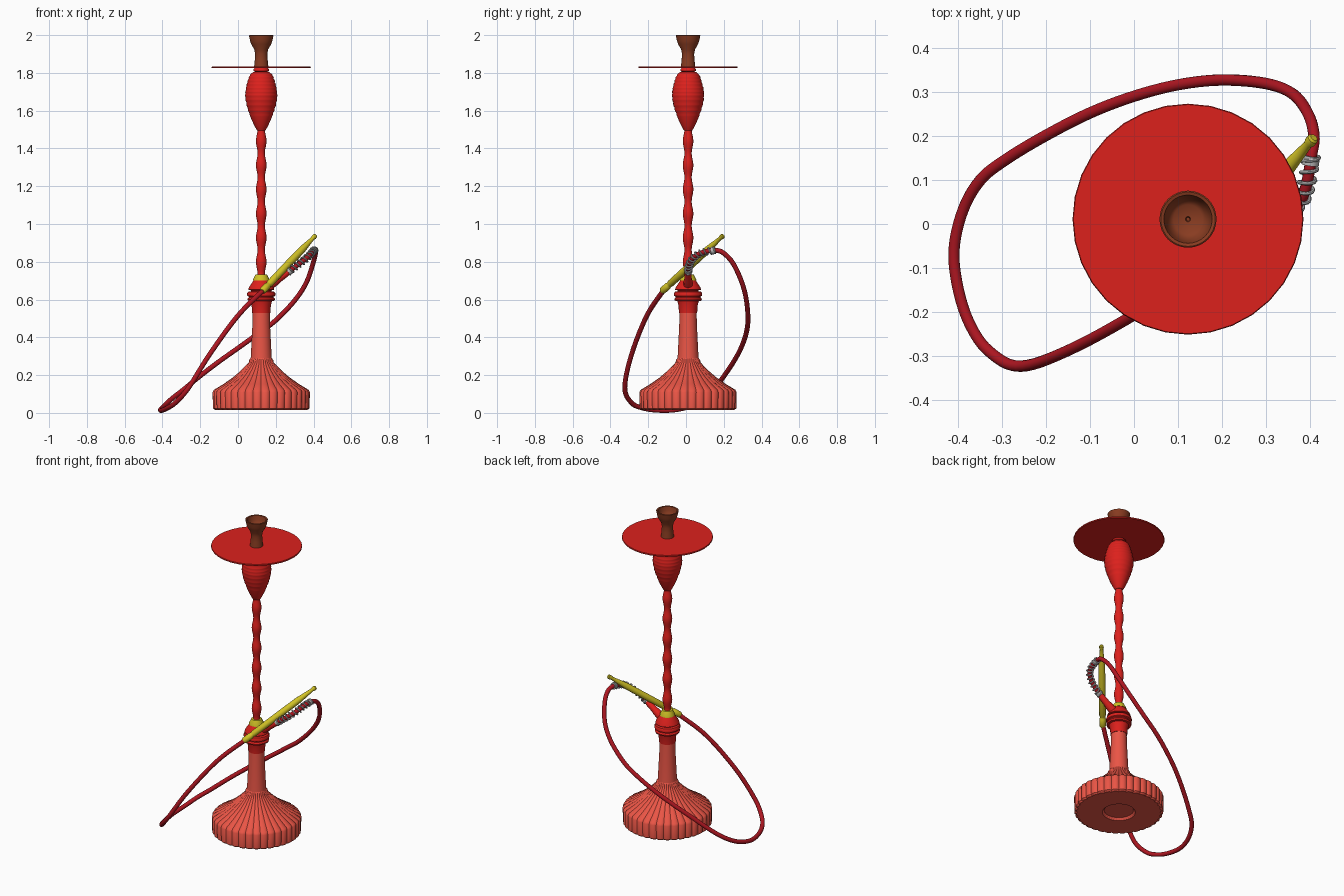
import bpy, bmesh, math
from mathutils import Vector

CX, CY = 0.123, 0.011  # axis of the standing body


def material(name, rgb):
    m = bpy.data.materials.new(name)
    m.diffuse_color = (*rgb, 1)
    return m


RED = material("red", (0.72, 0.015, 0.012))
PALE_RED = material("pale_red", (0.82, 0.09, 0.06))
HOSE_RED = material("dark_red", (0.42, 0.008, 0.015))
YELLOW = material("yellow", (0.65, 0.55, 0.02))
CLAY = material("clay", (0.25, 0.045, 0.015))
STEEL = material("steel", (0.5, 0.5, 0.5))


def finish(ob, mat, angle=35):
    ob.data.materials.append(mat)
    bpy.ops.object.select_all(action='DESELECT')
    ob.select_set(True)
    bpy.context.view_layer.objects.active = ob
    if ob.type == 'CURVE':
        bpy.ops.object.convert(target='MESH')
    bpy.ops.object.shade_smooth_by_angle(angle=math.radians(angle))
    return ob


def lathe(name, profile, mat, sides=32, flute=None, angle=35):
    """Revolve (radius, height) points; flute(i, r, z) gives a groove depth."""
    bm = bmesh.new()
    rings = []
    for r, z in profile:
        if r == 0:
            rings.append([bm.verts.new((0, 0, z))])
            continue
        ring = []
        for i in range(sides):
            a = 2 * math.pi * i / sides
            q = r - (flute(i, r, z) if flute else 0)
            ring.append(bm.verts.new((q * math.cos(a), q * math.sin(a), z)))
        rings.append(ring)
    for lo, hi in zip(rings, rings[1:]):
        for i in range(sides):
            j = (i + 1) % sides
            if len(lo) == 1:
                bm.faces.new((lo[0], hi[j], hi[i]))
            elif len(hi) == 1:
                bm.faces.new((lo[i], lo[j], hi[0]))
            else:
                bm.faces.new((lo[i], lo[j], hi[j], hi[i]))
    bmesh.ops.recalc_face_normals(bm, faces=bm.faces)
    me = bpy.data.meshes.new(name)
    bm.to_mesh(me)
    bm.free()
    ob = bpy.data.objects.new(name, me)
    bpy.context.collection.objects.link(ob)
    ob.location = (CX, CY, 0)
    return finish(ob, mat, angle)


def spline(points, steps):
    """Smooth path through the points."""
    p = [Vector(q) for q in points]
    p = [2 * p[0] - p[1]] + p + [2 * p[-1] - p[-2]]
    out = []
    for a, b, c, d in zip(p, p[1:], p[2:], p[3:]):
        for k in range(steps):
            t = k / steps
            out.append(0.5 * (2 * b + (c - a) * t + (2 * a - 5 * b + 4 * c - d) * t * t
                              + (3 * b - a - 3 * c + d) * t ** 3))
    return out + [p[-2]]


def tube(name, pts, radius, mat, res=4):
    cu = bpy.data.curves.new(name, 'CURVE')
    cu.dimensions = '3D'
    cu.bevel_depth = 1
    cu.bevel_resolution = res
    cu.use_fill_caps = True
    s = cu.splines.new('POLY')
    s.points.add(len(pts) - 1)
    for i, q in enumerate(pts):
        s.points[i].co = (*q, 1)
        s.points[i].radius = radius[i] if isinstance(radius, list) else radius
    ob = bpy.data.objects.new(name, cu)
    bpy.context.collection.objects.link(ob)
    return finish(ob, mat)


# Fluted vase foot and its plain neck
def rib(i, r, z):
    if z < 0.02 and r < 0.2 or r < 0.062:
        return 0
    return (1, 0.35, 0, 0, 0, 0.35)[i % 6] * (0.002 + 0.034 * max(0, r - 0.06))


lathe("vase_foot", [(0, 0.03), (0.085, 0.03), (0.095, 0.016), (0.245, 0.016), (0.256, 0.024),
                    (0.258, 0.11), (0.251, 0.122), (0.2, 0.153), (0.15, 0.188), (0.11, 0.222),
                    (0.08, 0.252), (0.066, 0.268), (0.064, 0.28), (0.053, 0.294), (0, 0.294)],
      PALE_RED, 216, rib)
lathe("vase_neck", [(0, 0.288), (0.056, 0.288), (0.055, 0.3), (0.051, 0.38), (0.047, 0.46),
                    (0.045, 0.535), (0, 0.535)], PALE_RED)

# Stem collar with rings, and yellow cap
lathe("stem_collar", [(0, 0.53), (0.048, 0.53), (0.051, 0.57), (0.057, 0.592), (0.07, 0.594),
                      (0.073, 0.603), (0.066, 0.612), (0.066, 0.616), (0.074, 0.62), (0.075, 0.632),
                      (0.07, 0.641), (0.055, 0.644), (0.055, 0.649), (0.069, 0.652), (0.065, 0.665),
                      (0.04, 0.702), (0, 0.702)], RED)
lathe("yellow_cap", [(0, 0.7), (0.044, 0.7), (0.043, 0.707), (0.03, 0.733), (0, 0.735)], YELLOW)

# Wavy stem: six bulges
wave = [(0.0235 - 0.0045 * math.cos(2 * math.pi * k / 10), 0.735 + 0.128 * k / 10)
        for k in range(61)]
lathe("stem", [(0, 0.725), (0.022, 0.725)] + wave + [(0, 1.51)], RED)

# Grooved bulb
shape = [Vector(v) for v in ((0.022, 1.495), (0.036, 1.52), (0.054, 1.56), (0.074, 1.615), (0.085, 1.67),
                             (0.083, 1.71), (0.074, 1.75), (0.062, 1.785), (0.045, 1.803))]
bulb = []
for n, v in enumerate(spline([(*s, 0) for s in shape], 6)):
    groove = 0.0025 if n % 3 == 0 and 12 < n < 45 else 0
    bulb.append((v.x - groove, v.y))
lathe("bulb", [(0, 1.49)] + bulb + [(0.034, 1.806), (0.041, 1.811), (0.041, 1.819),
                                   (0.034, 1.826), (0, 1.826)], RED, angle=45)

# Ash tray and clay bowl
lathe("tray", [(0, 1.825), (0.261, 1.825), (0.263, 1.829), (0.261, 1.834), (0, 1.834)], RED)
lathe("bowl", [(0, 1.83), (0.038, 1.83), (0.034, 1.87), (0.032, 1.9), (0.037, 1.925), (0.053, 1.952),
               (0.059, 1.97), (0.065, 1.998), (0.062, 2.0), (0.055, 1.998), (0.05, 1.975),
               (0.042, 1.955), (0.033, 1.948), (0.006, 1.946), (0.004, 1.94), (0, 1.94)], CLAY)

# Hose port on the collar
port = [Vector((0.145, 0.011, 0.66)).lerp(Vector((0.275, 0.011, 0.752)), t)
        for t in (0, 0.45, 0.5, 0.85, 0.9, 1)]
tube("hose_port", port, [0.026, 0.023, 0.02, 0.018, 0.015, 0.015], RED)

# Hose, looping down to the ground and back up to the mouthpiece
lead = [(0.265, 0.011, 0.745), (0.305, 0.015, 0.775), (0.345, 0.027, 0.805), (0.38, 0.056, 0.835),
        (0.395, 0.1, 0.853), (0.404, 0.155, 0.861)]
loop = [(0.41, 0.2, 0.845), (0.397, 0.25, 0.79), (0.362, 0.296, 0.69), (0.3, 0.32, 0.595),
        (0.2, 0.328, 0.49), (0.1, 0.317, 0.415), (0, 0.291, 0.343), (-0.1, 0.253, 0.272),
        (-0.2, 0.202, 0.196), (-0.29, 0.148, 0.122), (-0.35, 0.1, 0.075), (-0.39, 0.03, 0.037),
        (-0.41, -0.06, 0.016), (-0.4, -0.15, 0.014), (-0.373, -0.23, 0.026),
        (-0.33, -0.29, 0.055), (-0.26, -0.324, 0.135), (-0.15, -0.288, 0.31),
        (0, -0.207, 0.515), (0.14, -0.115, 0.655)]
tube("hose", spline(lead + loop, 6), 0.013, HOSE_RED)

# Steel spring wound round the first part of the hose, with end bands
path = spline(lead, 40)
TURNS, coil = 11, []
for i in range(len(path)):
    tan = (path[min(i + 1, len(path) - 1)] - path[max(i - 1, 0)]).normalized()
    u = tan.cross(Vector((0.3, -0.7, 0.6))).normalized()
    a = 2 * math.pi * TURNS * i / (len(path) - 1)
    coil.append(path[i] + 0.018 * (u * math.cos(a) + tan.cross(u) * math.sin(a)))
tube("hose_spring", coil, 0.0045, STEEL, 2)
tube("spring_band_lower", path[:16:3], 0.02, STEEL)
tube("spring_band_upper", path[-16::3], 0.02, STEEL)

# Yellow mouthpiece
a, b = Vector((0.128, -0.128, 0.643)), Vector((0.41, 0.197, 0.939))
taper = [(0, 0.014), (0.015, 0.019), (0.1, 0.019), (0.11, 0.016), (0.13, 0.016), (0.14, 0.019),
         (0.5, 0.02), (0.75, 0.019), (0.88, 0.013), (0.95, 0.01), (0.965, 0.013), (0.99, 0.013), (1, 0.009)]
tube("mouthpiece", [a.lerp(b, t) for t, r in taper], [r for t, r in taper], YELLOW)
